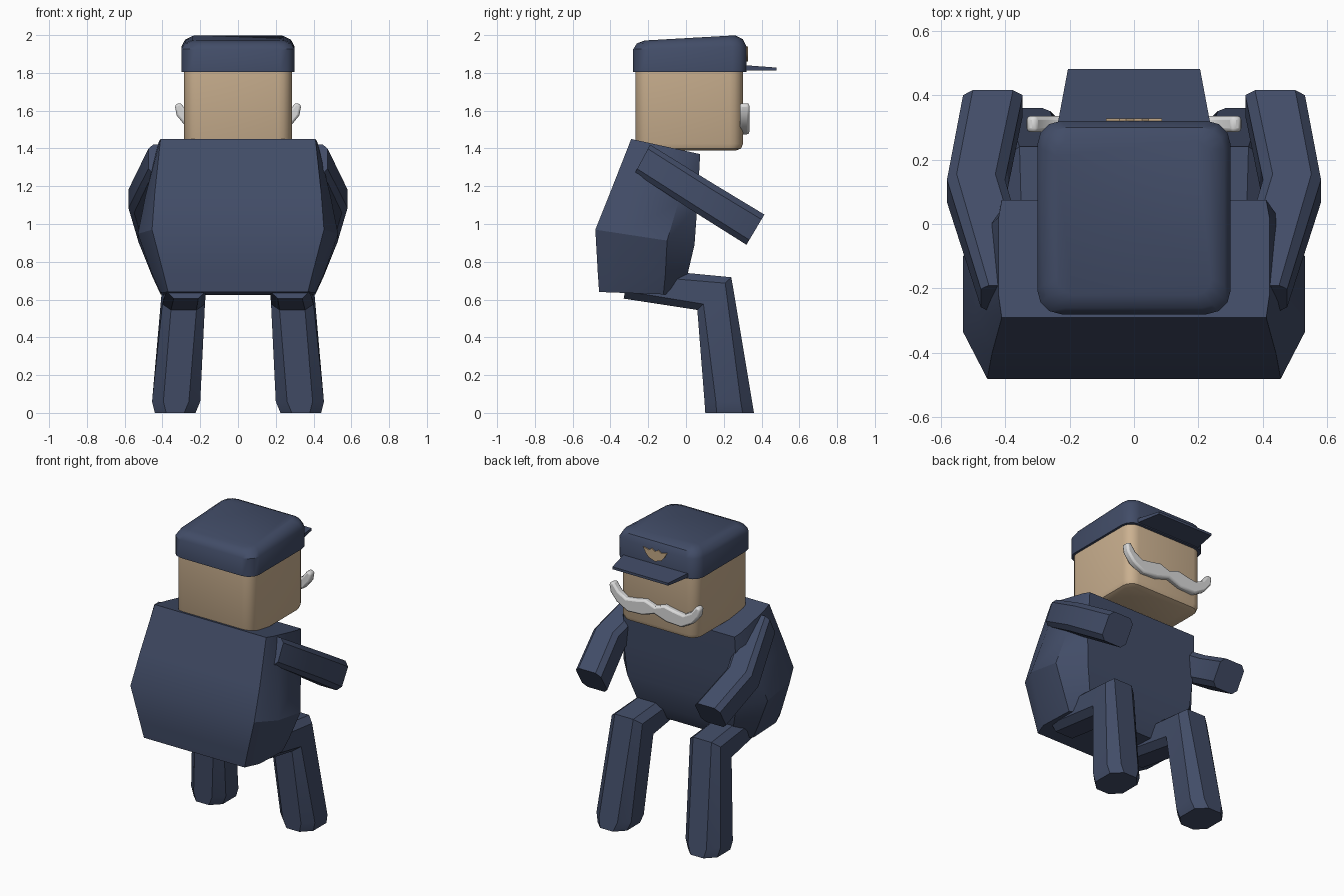
import bpy, math

if "Cube" in bpy.data.objects:
    bpy.data.objects.remove(bpy.data.objects["Cube"])

def material(name, rgb):
    m = bpy.data.materials.new(name)
    m.diffuse_color = (*rgb, 1)
    m.use_nodes = True
    m.node_tree.nodes["Principled BSDF"].inputs["Base Color"].default_value = m.diffuse_color
    return m

NAVY = material("navy cloth", (0.054, 0.073, 0.136))
SKIN = material("skin", (0.60, 0.44, 0.28))
WHITE = material("pale grey hair", (0.70, 0.70, 0.70))
GOLD = material("badge tan", (0.56, 0.40, 0.24))


def make(name, verts, faces, mat, angle=35, bevel=0, segs=2):
    me = bpy.data.meshes.new(name)
    me.from_pydata(verts, [], faces)
    me.materials.append(mat)
    ob = bpy.data.objects.new(name, me)
    bpy.context.collection.objects.link(ob)
    bpy.ops.object.select_all(action='DESELECT')
    ob.select_set(True)
    bpy.context.view_layer.objects.active = ob
    bpy.ops.object.mode_set(mode='EDIT')
    bpy.ops.mesh.select_all(action='SELECT')
    bpy.ops.mesh.normals_make_consistent(inside=False)
    bpy.ops.object.mode_set(mode='OBJECT')
    if bevel:
        b = ob.modifiers.new("bevel", 'BEVEL')
        b.width, b.segments, b.limit_method = bevel, segs, 'ANGLE'
        b.angle_limit = math.radians(40)
    bpy.ops.object.shade_smooth_by_angle(angle=math.radians(angle))
    return ob


def loft(name, rings, mat, **kw):
    n = len(rings[0])
    verts = [p for r in rings for p in r]
    faces = [(k*n+i, k*n+(i+1) % n, (k+1)*n+(i+1) % n, (k+1)*n+i)
             for k in range(len(rings)-1) for i in range(n)]
    faces += [tuple(range(n)), tuple((len(rings)-1)*n+i for i in range(n))]
    return make(name, verts, faces, mat, **kw)


def plate(name, outline, y0, y1, mat, **kw):
    """Outline in x-z, extruded along y."""
    return loft(name, [[(x, y, z) for x, z in outline] for y in (y0, y1)], mat, **kw)


def mirrored(half):
    """Right half of an outline, closed with its mirror image."""
    return half + [(-x, z) for x, z in reversed(half) if x > 0]


def rounded_rect(hx, y0, y1, r, zf, inset=0, segs=4):
    pts = []
    hx, y0, y1 = hx-inset, y0+inset, y1-inset
    for cx, cy, a0 in ((hx-r, y1-r, 0), (r-hx, y1-r, 90), (r-hx, y0+r, 180), (hx-r, y0+r, 270)):
        for i in range(segs+1):
            a = math.radians(a0 + 90*i/segs)
            x, y = cx+r*math.cos(a), cy+r*math.sin(a)
            pts.append((x, y, zf(y)))
    return pts


def limb(name, sections, side):
    """Sections: top (y,z), bottom (y,z), inner x, outer x, corner chamfer."""
    rings = []
    for (ty, tz), (by, bz), xi, xo, c in sections:
        length = math.hypot(ty-by, tz-bz)
        u, v = c/(xo-xi), c/length
        ring = []
        for a, b in ((u, 0), (1-u, 0), (1, v), (1, 1-v), (1-u, 1), (u, 1), (0, 1-v), (0, v)):
            ring.append((side*(xi+(xo-xi)*a), ty+(by-ty)*b, tz+(bz-tz)*b))
        rings.append(ring)
    return loft(name, rings, NAVY, angle=30)


# torso: eight-sided rings
# (back y, back z, back half x, side y back, side y front, side x, front half x, front y, front z)
body = [
    (-0.46, 0.64, 0.37, -0.36, -0.12, 0.41, 0.30, -0.05, 0.625),
    (-0.467, 0.74, 0.395, -0.355, -0.11, 0.455, 0.35, 0.005, 0.72),
    (-0.48, 0.97, 0.455, -0.335, -0.10, 0.53, 0.40, 0.045, 0.89),
    (-0.40, 1.17, 0.44, -0.27, -0.04, 0.49, 0.415, 0.06, 1.10),
    (-0.29, 1.45, 0.41, -0.22, 0.02, 0.42, 0.41, 0.075, 1.37)]
rings = []
for yb, zb, xb, s0, s1, xs, xf, yf, zf in body:
    half = [(xb, yb), (xs, s0), (xs, s1), (xf, yf)]
    rings.append([(x, y, zb+(zf-zb)*(y-yb)/(yf-yb))
                  for x, y in half + [(-x, y) for x, y in reversed(half)]])
loft("torso", rings, NAVY, angle=30)

# arms and legs
for side, label in ((1, "right"), (-1, "left")):
    limb(label + "_arm", [
        ((-0.19, 1.42), (-0.27, 1.27), 0.30, 0.475, 0.025),
        ((0.155, 1.207), (0.05, 1.06), 0.40, 0.58, 0.03),
        ((0.415, 1.05), (0.32, 0.89), 0.345, 0.53, 0.03)], side)
    limb(label + "_leg", [
        ((-0.30, 0.77), (-0.33, 0.605), 0.17, 0.38, 0.04),
        ((0.24, 0.718), (0.06, 0.545), 0.175, 0.40, 0.045),
        ((0.35, 0.06), (0.098, 0.06), 0.20, 0.455, 0.06),
        ((0.36, 0.0), (0.102, 0.0), 0.225, 0.44, 0.06)], side)

# head
loft("head", [rounded_rect(0.285, -0.268, 0.302, r, lambda y, z=z: z, ins)
              for z, ins, r in ((1.39, 0.035, 0.05), (1.40, 0.01, 0.065), (1.425, 0, 0.07), (1.83, 0, 0.07))],
     SKIN, angle=40)

# cap with a top that rises to the front
def slope(z, k):
    return lambda y: z + k*(y+0.28)/0.6
loft("cap", [rounded_rect(0.30, -0.28, 0.32, r, slope(z, k), ins, 3)
             for z, k, ins, r in ((1.805, 0, 0, 0.075), (1.925, 0.015, 0, 0.075),
                                  (1.955, 0.025, 0.02, 0.07), (1.968, 0.034, 0.06, 0.05))],
     NAVY, angle=35)

# cap visor
visor = [(-0.24, 0.28), (0.24, 0.28), (0.235, 0.32), (0.205, 0.48), (-0.205, 0.48), (-0.235, 0.32)]
loft("visor", [[(x, y, z + (0.012 if y < 0.4 and z > 1.82 else 0)) for x, y in visor]
               for z in (1.812, 1.828)], NAVY)

# cap badge
plate("badge", mirrored([(0, 1.925), (0.025, 1.94), (0.045, 1.925), (0.087, 1.935), (0.068, 1.90),
                         (0.045, 1.875), (0, 1.86)]), 0.319, 0.327, GOLD)

# moustache
plate("moustache", mirrored([(0, 1.56), (0.07, 1.585), (0.14, 1.57), (0.21, 1.56), (0.265, 1.59),
                             (0.305, 1.643), (0.335, 1.63), (0.325, 1.575), (0.28, 1.52),
                             (0.20, 1.475), (0.09, 1.48), (0, 1.51)]),
      0.285, 0.335, WHITE, bevel=0.012, angle=50)
